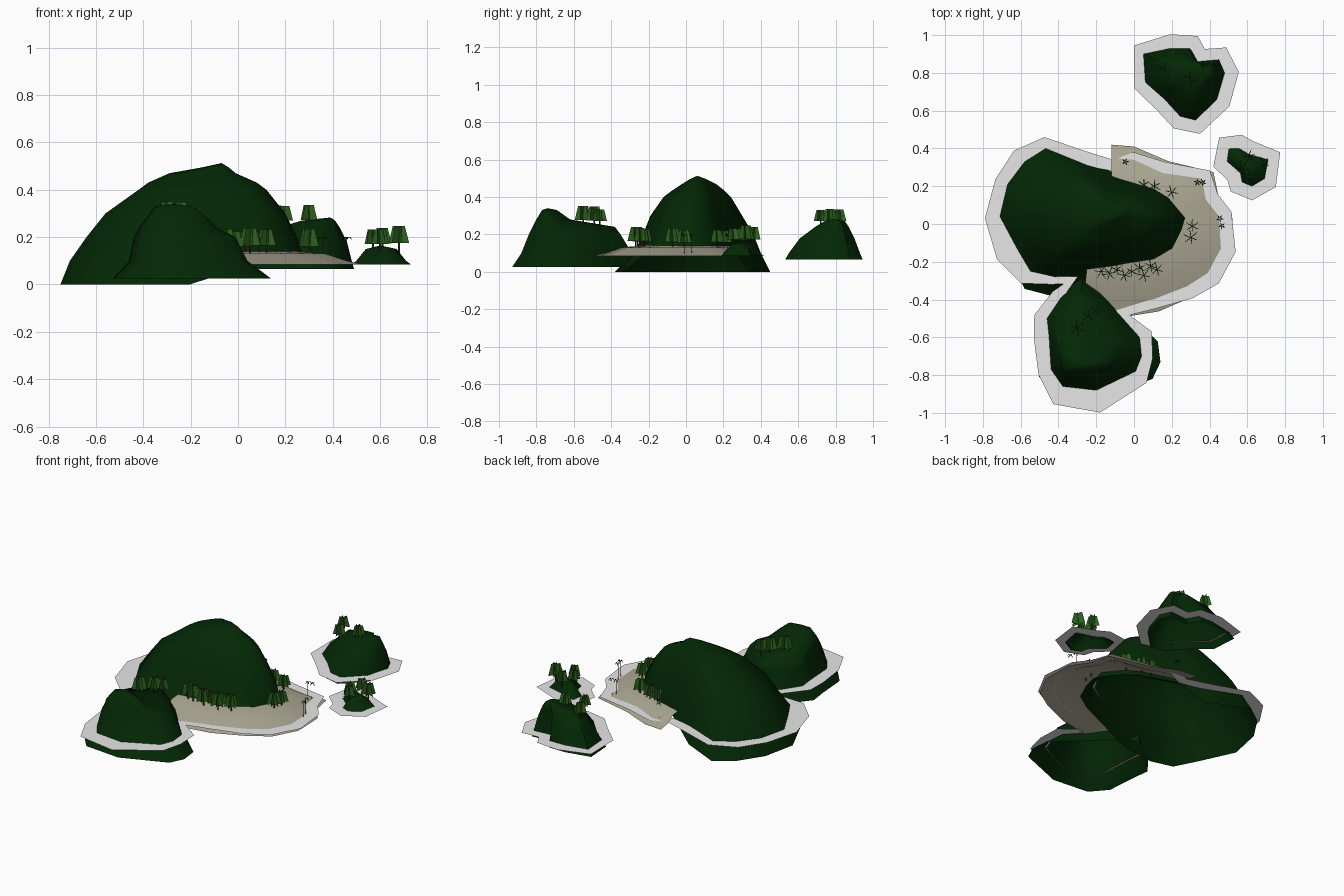
import bpy
import bmesh
import math
import random
from mathutils import Vector

random.seed(4)
UNIT = 0.01   # plan measurements are in hundredths
WATER = 0.1

cube = bpy.data.objects.get("Cube")
if cube:
    bpy.data.objects.remove(cube, do_unlink=True)


def make_material(name, red, green, blue):
    mat = bpy.data.materials.new(name)
    mat.use_nodes = True
    colour = (red, green, blue, 1)
    mat.diffuse_color = colour
    mat.node_tree.nodes["Principled BSDF"].inputs["Base Color"].default_value = colour
    return mat


forest = make_material("forest green", .001, .021, .0015)
foam = make_material("foam white", .8, .8, .8)
sand = make_material("beach sand", .41, .385, .29)
leaf = make_material("leaf green", .027, .13, .013)
bark = make_material("dark bark", .05, .04, .025)
palm_leaf = make_material("palm shadow green", .006, .012, .005)


def finish(bm, name, materials, smooth=False):
    mesh = bpy.data.meshes.new(name)
    bm.to_mesh(mesh)
    bm.free()
    for mat in materials:
        mesh.materials.append(mat)
    obj = bpy.data.objects.new(name, mesh)
    bpy.context.collection.objects.link(obj)
    if smooth:
        bpy.ops.object.select_all(action='DESELECT')
        obj.select_set(True)
        bpy.context.view_layer.objects.active = obj
        bpy.ops.object.shade_smooth_by_angle(angle=math.radians(60))
    return obj


def terrain(name, outline, levels, apex, lift=None):
    """Open shell: the outline is fitted to a (z, left, right, front, back) box per level."""
    xs, ys = zip(*outline)
    x0, y0 = min(xs), min(ys)
    wide, deep = max(xs) - x0, max(ys) - y0
    bm = bmesh.new()
    rings = []
    for z, left, right, front, back in levels:
        ring = []
        for x, y in outline:
            px = left + (x - x0) / wide * (right - left)
            py = front + (y - y0) / deep * (back - front)
            pz = max(z, lift[1]) if lift and px > lift[0] else z
            ring.append(bm.verts.new(Vector((px, py, pz)) * UNIT))
        rings.append(ring)
    count = len(outline)
    for low, high in zip(rings, rings[1:]):
        for i in range(count):
            j = (i + 1) % count
            bm.faces.new((low[i], low[j], high[j], high[i]))
    top = bm.verts.new(Vector(apex) * UNIT)
    for i in range(count):
        bm.faces.new((rings[-1][i], rings[-1][(i + 1) % count], top))
    return finish(bm, name, [forest], smooth=True)


def beach_strip(name, shore, hill_edge):
    """Sand that rises from below the water to the foot of the hill."""
    bm = bmesh.new()
    rows = []
    for s, h in zip(shore, hill_edge):
        s, h = Vector((*s, 0)), Vector((*h, 0))
        skirt = s + (s - h).normalized() * 7
        profile = ((skirt, 8.5), (s, 10), (s.lerp(h, .4), 13), (h, 14))
        rows.append([bm.verts.new((p + Vector((0, 0, z))) * UNIT) for p, z in profile])
    for a, b in zip(rows, rows[1:]):
        for k in range(len(a) - 1):
            bm.faces.new((a[k], a[k + 1], b[k + 1], b[k]))
    return finish(bm, name, [sand], smooth=True)


def foam_band(name, coast, default=8):
    """Flat band at water level that follows a counter-clockwise coast."""
    bm = bmesh.new()
    pts = [Vector(p[:2]) for p in coast]
    inner, outer = [], []
    for i, point in enumerate(pts):
        a = (point - pts[i - 1]).normalized()
        b = (pts[(i + 1) % len(pts)] - point).normalized()
        normal = Vector((a.y + b.y, -a.x - b.x)).normalized()
        width = coast[i][2] if len(coast[i]) > 2 else default
        for ring, shift in ((inner, -.3), (outer, width)):
            spot = (point + normal * shift) * UNIT
            ring.append(bm.verts.new((spot.x, spot.y, WATER)))
    for i in range(len(pts)):
        j = (i + 1) % len(pts)
        bm.faces.new((inner[i], outer[i], outer[j], inner[j]))
    return finish(bm, name, [foam])


def card(bm, base, angle, low, high, bottom, top, index, lean=0):
    """Upright trapezoid on a base point, leaning slightly across its own plane."""
    side = Vector((math.cos(angle), math.sin(angle), 0))
    up = Vector((0, 0, 1))
    tip = base + up * high + Vector((-side.y, side.x, 0)) * lean
    foot = base + up * low
    corners = (foot - side * bottom, foot + side * bottom, tip + side * top, tip - side * top)
    bm.faces.new([bm.verts.new(c) for c in corners]).material_index = index


def tree_group(name, spots, height):
    """Trees made of crossed upright cards."""
    bm = bmesh.new()
    for x, y in spots:
        base = Vector((x, y, height)) * UNIT
        turn = random.uniform(0, math.pi)
        size = random.uniform(.85, 1.1)
        for k in range(3):
            angle = turn + k * math.pi / 3
            card(bm, base, angle, .024 * size, .093 * size, .042 * size, .025 * size, 0, .004)
            card(bm, base, angle, -.02, .03 * size, .004, .004, 1)
    return finish(bm, name, [leaf, bark])


def palm_group(name, spots, height):
    """Slim palms with drooping fronds."""
    bm = bmesh.new()
    for x, y in spots:
        base = Vector((x, y, height)) * UNIT
        crown = base + Vector((.005, 0, .085))
        for k in range(2):
            card(bm, base, k * math.pi / 2, -.02, .085, .0015, .001, 1)
        for k in range(5):
            angle = k * math.tau / 5 + x
            out = Vector((math.cos(angle), math.sin(angle), 0))
            side = Vector((-out.y, out.x, 0)) * .004
            mid = crown + out * .01 + Vector((0, 0, .006))
            tip = crown + out * .02 - Vector((0, 0, .006))
            bm.faces.new([bm.verts.new(c) for c in (crown, mid - side, tip, mid + side)])
    return finish(bm, name, [palm_leaf, bark])


# Main hill
hill_plan = [(-71, 4), (-62, -13), (-55, -25), (-42, -28), (-20, -25), (10, -20), (20, -14),
             (25, -4), (27, 3), (18, 14), (10, 19), (-10, 25), (-25, 31), (-47, 40),
             (-58, 33), (-67, 21)]
terrain("main_hill", hill_plan,
        [(0, -75, 30, -38, 45), (10, -71, 28, -28, 40), (20, -64, 25, -23, 36),
         (30, -56, 20, -19, 30), (40, -42, 12, -12, 24), (43, -38, 8, -8, 21),
         (47, -29, -1, -2, 16), (49.5, -15, -4, 2, 11)], (-7, 6, 51.3), lift=(-15, 10.5))

# Front headland
headland_plan = [(-45, -50), (-44, -60), (-43, -77), (-37, -86), (-20, -88), (-10, -83), (0, -78),
                 (3, -70), (2, -60), (-10, -46), (-18, -36), (-27, -29), (-38, -39)]
terrain("front_headland", headland_plan,
        [(2.5, -53, 14, -93, -28), (10, -46, 4, -88, -29), (20, -44, -1, -84, -35),
         (24, -42, -9, -82, -38), (28, -39, -13, -80, -62), (33, -35, -19, -77, -69)],
        (-27, -74, 34))

# Back island
back_plan = [(6, 90), (7, 75), (17, 66), (25, 57), (33, 55), (44, 66), (48, 80), (45, 87),
             (34, 86), (30, 93), (20, 93)]
terrain("back_island", back_plan,
        [(6.5, 2, 49, 53, 94.5), (10, 5, 48, 55, 93), (18, 10, 46, 61, 90),
         (24, 17, 43, 69, 87), (27, 27, 41, 74, 85)], (39, 79, 28.3))

# Small islet
islet_plan = [(49, 33), (56, 27), (57, 22), (62, 20), (69, 24), (71, 34), (60, 37), (55, 40), (50, 40)]
terrain("small_islet", islet_plan,
        [(8.5, 48, 73, 19, 41), (10, 50, 71, 20, 40), (15, 54, 67, 25, 36)],
        (60, 31, 16.5))

# Beach around the right end of the hill
beach_strip("beach",
            [(-12, 35), (0, 34), (15, 27), (36, 24), (38, 13), (45, 4), (46, -13), (39, -26),
             (28, -33), (10, -40), (-10, -43), (-26, -33)],
            [(-12, 24), (0, 20), (10, 17), (17, 13), (22, 7), (25, 2), (23, -5), (18, -13),
             (10, -18), (0, -20), (-10, -22), (-25, -24)])

# Foam around the main coast: x, y and band width
main_coast = [(-71, 4, 8), (-62, -13, 12), (-55, -25, 8), (-43, -28, 4), (-30, -28, 8), (-38, -39, 6),
              (-45, -50, 8), (-44, -60, 9), (-43, -77, 8), (-37, -86, 11), (-20, -88, 12),
              (0, -78, 9), (3, -70, 7), (2, -60, 8), (-10, -46, 8), (10, -40, 5),
              (28, -33, 7), (39, -26, 8), (46, -13, 8), (45, 4, 7), (38, 13, 7), (36, 24, 6),
              (15, 27, 6), (0, 33, 5), (-10, 28, 6), (-25, 31, 7), (-47, 40, 6), (-58, 33, 8),
              (-67, 21, 7)]
foam_band("main_foam", main_coast)
foam_band("back_island_foam", back_plan, 7.5)
foam_band("islet_foam", islet_plan, 7.5)

# Trees
tree_group("islet_trees", [(57, 30), (60, 25), (61, 36), (68, 32)], 15)
tree_group("back_island_trees", [(16, 82), (30, 77), (20, 72)], 25)
tree_group("headland_trees", [(-30, -55), (-24, -49), (-20, -46)], 25)
tree_group("beach_front_trees", [(-17, -25), (-13, -26), (-9, -24), (-5, -27), (-1, -25), (3, -23),
                                 (5, -27), (9, -22), (12, -24)], 14)
tree_group("beach_side_trees", [(30, -7), (31, -1), (20, 17), (11, 20), (5, 21)], 13.5)
palm_group("shore_palms", [(46, -1), (45, 3), (-5, 33), (33, 22), (36, 22)], 11)
